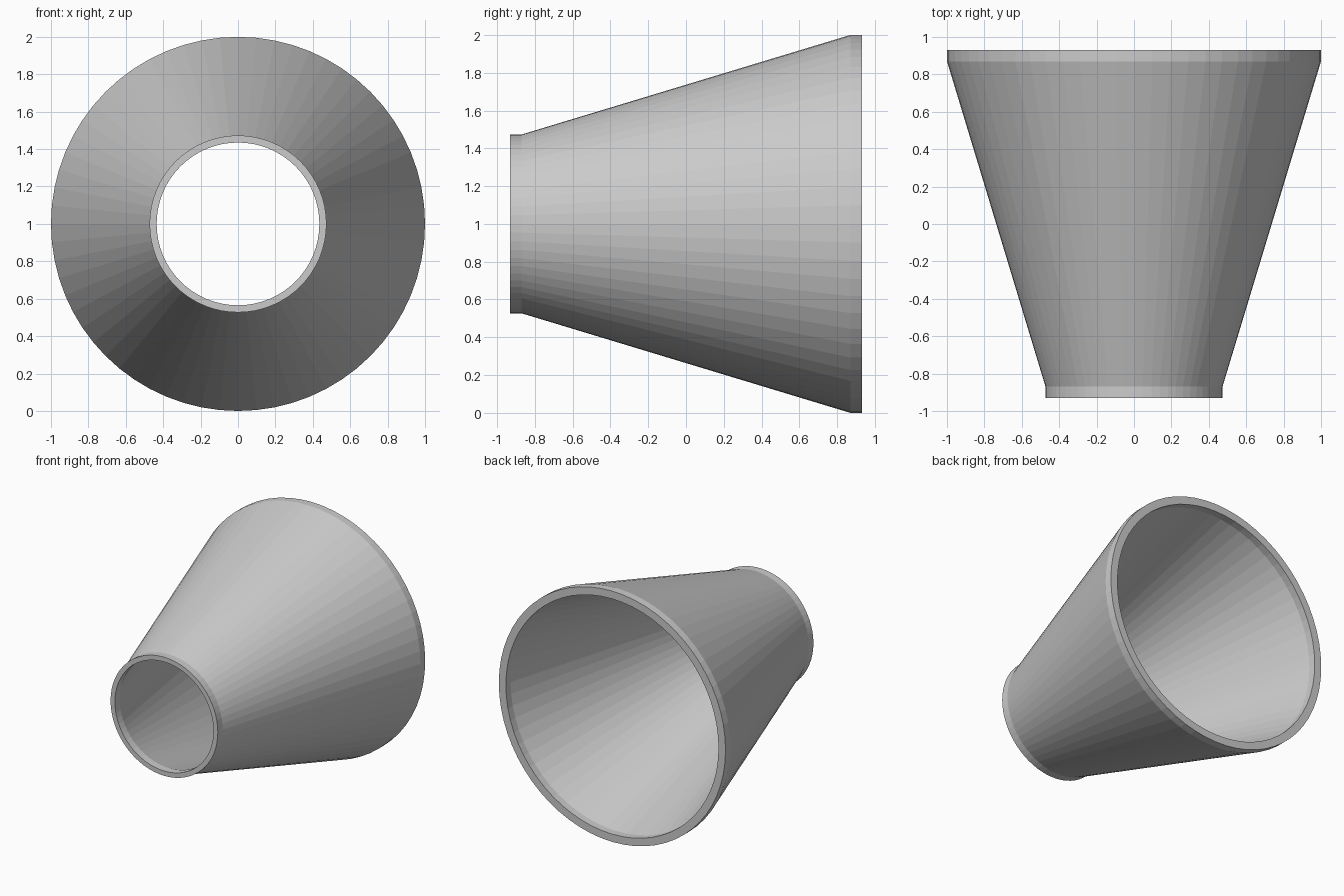
import bpy, bmesh, math

if "Cube" in bpy.data.objects:
    bpy.data.objects.remove(bpy.data.objects["Cube"])

SEGMENTS = 64

# Closed wall cross-section as (radius, y): outer skin front to back, then inner skin back to front
PROFILE = [
    (0.473, -0.93), (0.473, -0.87), (1.0, 0.87), (1.0, 0.93),
    (0.938, 0.93), (0.938, 0.87), (0.435, -0.87), (0.435, -0.93),
]


def lathe_y(name, profile, centre_z, segments):
    """Revolve a closed profile around the y axis."""
    bm = bmesh.new()
    rings = []
    for i in range(segments):
        a = 2 * math.pi * i / segments
        rings.append([bm.verts.new((r * math.cos(a), y, centre_z + r * math.sin(a)))
                      for r, y in profile])
    n = len(profile)
    for i, ring in enumerate(rings):
        nxt = rings[(i + 1) % segments]
        for j in range(n):
            k = (j + 1) % n
            bm.faces.new((ring[j], ring[k], nxt[k], nxt[j]))
    bmesh.ops.recalc_face_normals(bm, faces=bm.faces)
    mesh = bpy.data.meshes.new(name)
    bm.to_mesh(mesh)
    bm.free()
    obj = bpy.data.objects.new(name, mesh)
    bpy.context.collection.objects.link(obj)
    return obj


# Hollow pipe reducer with a short straight collar at each end
lathe_y("pipe_reducer", PROFILE, 1.0, SEGMENTS)
